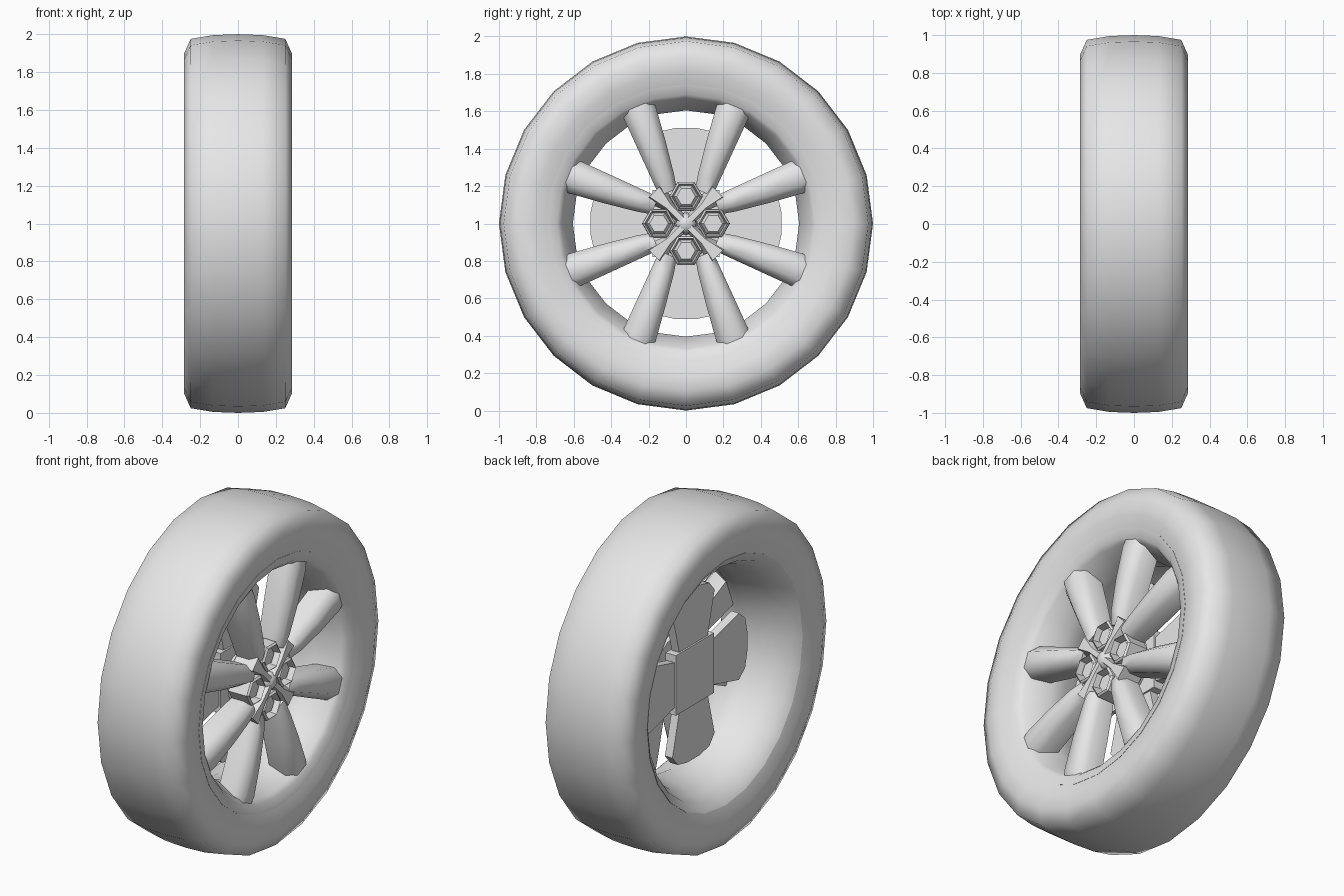
import bpy, bmesh, math
from mathutils import Matrix, Vector

cube = bpy.data.objects.get("Cube")
if cube:
    bpy.data.objects.remove(cube, do_unlink=True)

grey = bpy.data.materials.new("plain_grey")
grey.use_nodes = True
grey.diffuse_color = (0.8, 0.8, 0.8, 1)
grey.node_tree.nodes["Principled BSDF"].inputs["Base Color"].default_value = (0.8, 0.8, 0.8, 1)


def finish(name, bm, angle=40):
    """Turn a bmesh into a smooth shaded object with its wheel axis at z = 1."""
    bmesh.ops.recalc_face_normals(bm, faces=bm.faces)
    mesh = bpy.data.meshes.new(name)
    bm.to_mesh(mesh)
    bm.free()
    mesh.materials.append(grey)
    obj = bpy.data.objects.new(name, mesh)
    obj.location.z = 1
    bpy.context.collection.objects.link(obj)
    bpy.ops.object.select_all(action='DESELECT')
    obj.select_set(True)
    bpy.context.view_layer.objects.active = obj
    bpy.ops.object.shade_smooth_by_angle(angle=math.radians(angle))


def loft(name, rings, closed=False, angle=40):
    """Skin rings of points; cap the ends, or join last ring to the first."""
    bm = bmesh.new()
    loops = [[bm.verts.new(p) for p in ring] for ring in rings]
    n = len(loops[0])
    pairs = list(zip(loops, loops[1:]))
    if closed:
        pairs.append((loops[-1], loops[0]))
    else:
        bm.faces.new(loops[0])
        bm.faces.new(loops[-1])
    for a, b in pairs:
        for i in range(n):
            j = (i + 1) % n
            bm.faces.new((a[i], a[j], b[j], b[i]))
    finish(name, bm, angle)


def lathe(name, profile, sides, closed=True, angle=40, offset=(0, 0, 0)):
    """Spin (x, radius) points around the x axis."""
    turn = [math.tau * i / sides for i in range(sides)]
    rings = [[Vector((x, r * math.cos(a), r * math.sin(a))) + Vector(offset) for a in turn]
             for x, r in profile]
    loft(name, rings, closed, angle)


def around(points, degrees):
    spin = Matrix.Rotation(math.radians(degrees), 3, 'X')
    return [spin @ Vector(p) for p in points]


def slab(name, outline, x0, x1, degrees=0):
    """Extrude a (y, z) outline along x."""
    loft(name, [around([(x, y, z) for y, z in outline], degrees) for x in (x0, x1)])


def rounded(r, left, right, front):
    """Cross-section of a spoke at radius r, with rounded front corners."""
    w = right - left
    return [(0.1, r, left), (front - 0.05, r, left), (front, r, left + w * 0.25),
            (front, r, right - w * 0.25), (front - 0.05, r, right), (0.1, r, right)]


# Tyre
tyre_half = [(0.13, 0.995), (0.25, 0.975), (0.286, 0.895), (0.283, 0.81), (0.255, 0.73), (0.2, 0.74)]
lathe("tyre", [(0, 1)] + tyre_half + [(-x, r) for x, r in reversed(tyre_half)], 24, angle=65)

# Rim barrel with a flat front face, narrow behind the spokes and a lip at the back
lathe("rim", [(0.262, 0.745), (0.248, 0.69), (0.225, 0.668), (0.09, 0.605), (0, 0.61), (-0.12, 0.64),
              (-0.225, 0.685), (-0.26, 0.735), (-0.12, 0.735), (0.12, 0.735)], 24, angle=50)

# Eight rounded spokes, each pair leaning together on the diagonal
for k in range(8):
    side = 1 if k % 2 == 0 else -1
    rings = []
    for r, inner, outer, front in ((0.19, 0.025, 0.075, 0.225), (0.27, 0.042, 0.078, 0.24),
                                   (0.45, 0.068, 0.085, 0.25), (0.64, 0.09, 0.092, 0.25),
                                   (0.71, 0.09, 0.092, 0.235)):
        span = sorted((-inner * side, outer * side))
        rings.append(around(rounded(r, *span, front), 22.5 + 45 * k))
    loft("spoke", rings, angle=60)

# Hub with raised arms that widen between the nuts
lathe("hub", [(0.07, 0.2), (0.12, 0.2), (0.13, 0.12)], 16, closed=False)
lathe("hub_cap", [(0.1, 0.065), (0.215, 0.055), (0.24, 0.03)], 8, closed=False, angle=60)
for k in range(4):
    rings = [around(rounded(r, -w, w, 0.235), 45 + 90 * k) for r, w in ((0, 0.03), (0.13, 0.03), (0.24, 0.075))]
    loft("hub_arm", rings, angle=60)

# Wheel nuts: a hexagonal collar around a recessed bolt
for k in range(4):
    spot = around([(0, 0.145, 0)], 90 * k)[0]
    lathe("wheel_nut", [(0.1, 0.09), (0.22, 0.088), (0.23, 0.076), (0.18, 0.066), (0.205, 0.05)],
          6, closed=False, angle=30, offset=spot)

# Brake: four wedge-shaped pads on a square plate, joined to the hub by an axle
half_pad = [(0.12, 0.12), (0.43, 0.2), (0.49, 0.15), (0.51, 0.06)]
pad = half_pad + [(y, -z) for y, z in reversed(half_pad)]
for k in range(4):
    slab("brake_pad", pad, -0.05, 0.0, 90 * k)
s = 0.18
slab("brake_plate", [(-s, -s), (s, -s), (s, s), (-s, s)], -0.06, 0.01)
lathe("axle", [(-0.02, 0.13), (0.09, 0.13)], 12, closed=False)
